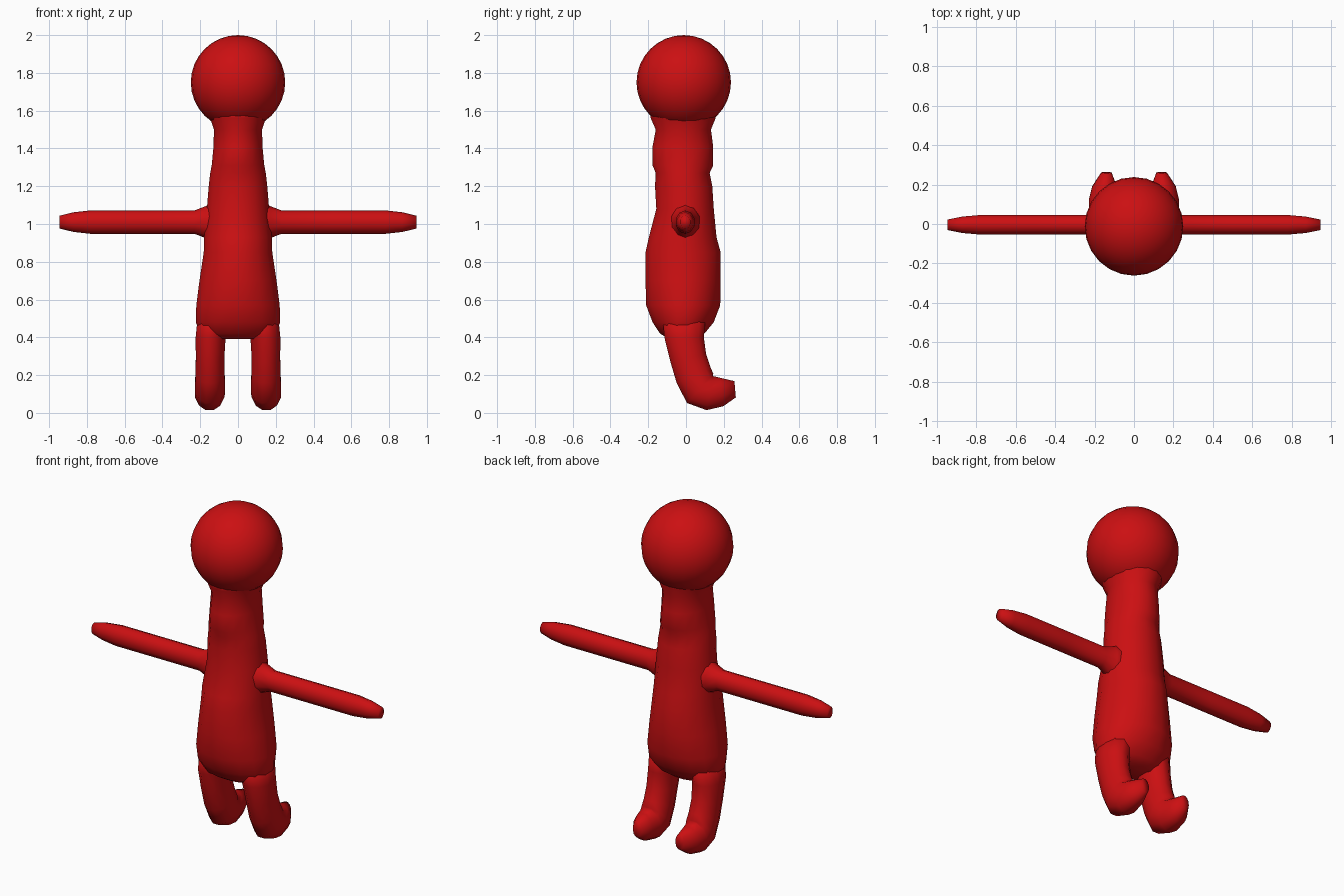
import bpy, bmesh, math
from mathutils import Vector

cube = bpy.data.objects.get("Cube")
if cube:
    bpy.data.objects.remove(cube, do_unlink=True)

red = bpy.data.materials.new("red")
red.use_nodes = True
colour = (0.6, 0.005, 0.006, 1)
red.diffuse_color = colour
red.node_tree.nodes["Principled BSDF"].inputs["Base Color"].default_value = colour


def finish(bm, name):
    bmesh.ops.recalc_face_normals(bm, faces=bm.faces)
    for face in bm.faces:
        face.smooth = True
    mesh = bpy.data.meshes.new(name)
    bm.to_mesh(mesh)
    bm.free()
    mesh.materials.append(red)
    obj = bpy.data.objects.new(name, mesh)
    bpy.context.collection.objects.link(obj)
    return obj


def loft(name, rings, sides):
    """Skin closed rings, each given as (centre, half axis a, half axis b)."""
    bm = bmesh.new()
    loops = []
    for centre, a, b in rings:
        angles = [2 * math.pi * (i + 0.5) / sides for i in range(sides)]
        loops.append([bm.verts.new(centre + a * math.cos(t) + b * math.sin(t)) for t in angles])
    for low, high in zip(loops, loops[1:]):
        for i in range(sides):
            j = (i + 1) % sides
            bm.faces.new((low[i], low[j], high[j], high[i]))
    bm.faces.new(loops[0])
    bm.faces.new(loops[-1])
    return finish(bm, name)


# Torso and neck: height, half width, front y, back y
torso = [
    (0.39, 0.13, -0.09, 0.06), (0.42, 0.20, -0.14, 0.10), (0.48, 0.228, -0.18, 0.15),
    (0.57, 0.225, -0.215, 0.185), (0.70, 0.208, -0.218, 0.187), (0.85, 0.185, -0.218, 0.187),
    (0.93, 0.183, -0.20, 0.165), (1.08, 0.168, -0.16, 0.15), (1.20, 0.158, -0.167, 0.142),
    (1.27, 0.15, -0.163, 0.128), (1.31, 0.142, -0.18, 0.147), (1.41, 0.132, -0.18, 0.147),
    (1.50, 0.13, -0.163, 0.135), (1.56, 0.15, -0.19, 0.16), (1.62, 0.17, -0.19, 0.16),
]
loft("torso", [(Vector((0, (f + b) / 2, z)), Vector((w, 0, 0)), Vector((0, (b - f) / 2, 0)))
               for z, w, f, b in torso], 16)

# Head
bm = bmesh.new()
bmesh.ops.create_uvsphere(bm, u_segments=24, v_segments=16, radius=0.25)
bmesh.ops.translate(bm, verts=bm.verts, vec=(0, -0.012, 1.75))
finish(bm, "head")

# Arm stations: distance out, half depth, half height
arm = [(0.10, 0.10, 0.13), (0.17, 0.07, 0.085), (0.23, 0.052, 0.062), (0.50, 0.052, 0.062),
       (0.78, 0.052, 0.062), (0.87, 0.044, 0.052), (0.945, 0.028, 0.034)]

# Leg stations: x, y, z, half width, half thickness, tilt of the ring in degrees
leg = [(0.125, -0.01, 0.52, 0.09, 0.12, 0), (0.145, -0.01, 0.40, 0.082, 0.108, 0),
       (0.148, 0.012, 0.29, 0.078, 0.10, 12), (0.148, 0.04, 0.20, 0.080, 0.102, 25),
       (0.148, 0.075, 0.13, 0.083, 0.108, 48), (0.150, 0.125, 0.105, 0.080, 0.095, 80),
       (0.150, 0.19, 0.11, 0.064, 0.078, 95), (0.140, 0.26, 0.125, 0.028, 0.045, 95)]

for side, label in ((1, "left"), (-1, "right")):
    loft(label + "_arm", [(Vector((side * x, -0.004, 1.01)), Vector((0, d, 0)), Vector((0, 0, h)))
                          for x, d, h in arm], 10)
    rings = []
    for x, y, z, w, t, tilt in leg:
        a = math.radians(tilt)
        rings.append((Vector((side * x, y, z)), Vector((w, 0, 0)),
                      Vector((0, math.cos(a), math.sin(a))) * t))
    loft(label + "_leg", rings, 12)
